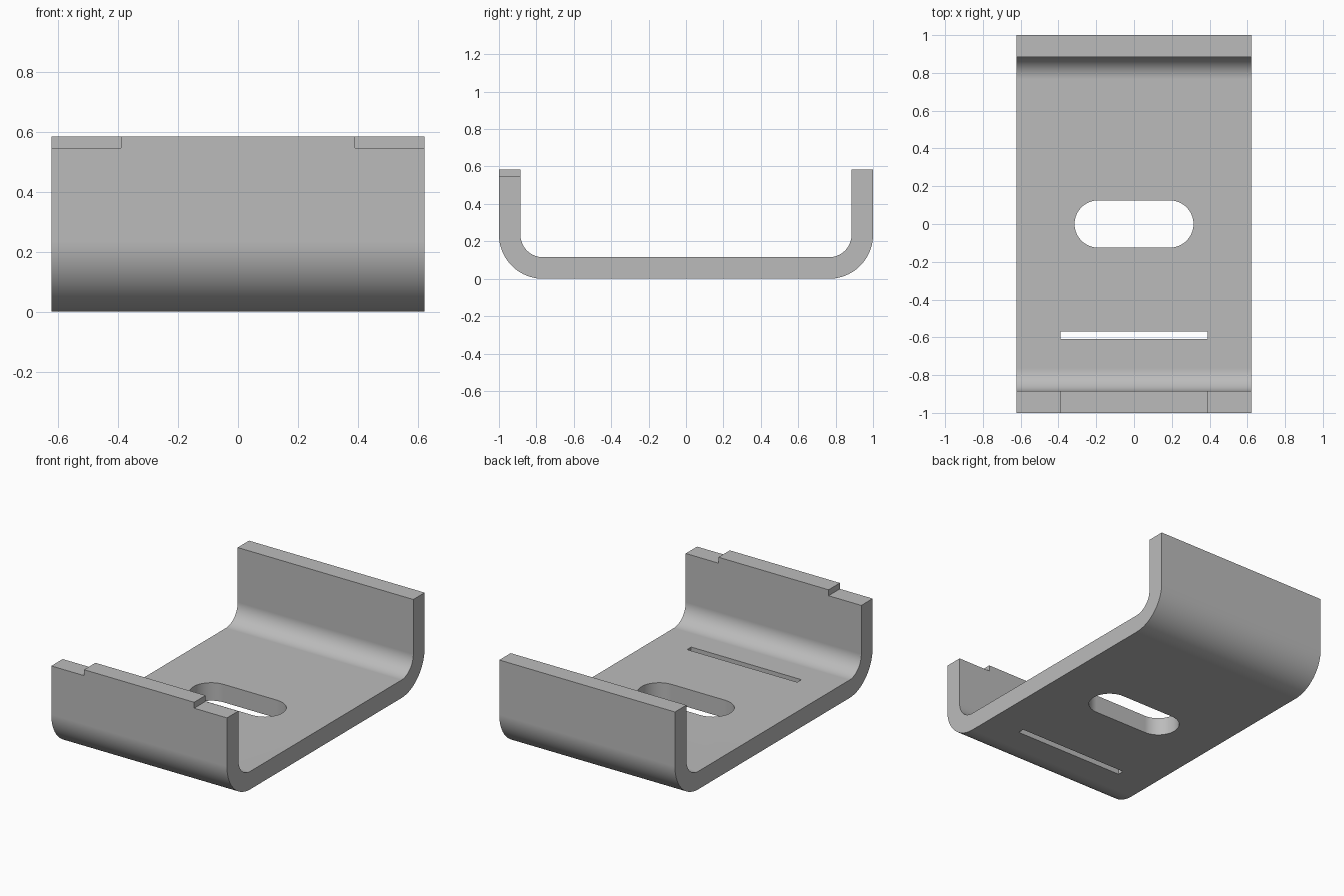
import bpy, bmesh
from math import sin, cos, pi, radians

cube = bpy.data.objects.get("Cube")
if cube:
    bpy.data.objects.remove(cube, do_unlink=True)

HALF_W, HEIGHT, THICK = 0.622, 0.585, 0.115
R_OUT, R_IN = 0.235, 0.12
NOTCH_X, NOTCH_Z = 0.39, 0.547

steel = bpy.data.materials.new("plain grey steel")
steel.use_nodes = True
grey = (0.5, 0.5, 0.5, 1)
steel.diffuse_color = grey
steel.node_tree.nodes["Principled BSDF"].inputs["Base Color"].default_value = grey


def arc(cx, cy, r, start, end, n=20):
    """Points along an arc, angles in units of pi."""
    angles = [pi * (start + (end - start) * i / n) for i in range(n + 1)]
    return [(cx + r * cos(a), cy + r * sin(a)) for a in angles]


def extrude(name, points, offset):
    """Closed solid from a planar outline of 3D points."""
    bm = bmesh.new()
    face = bm.faces.new([bm.verts.new(p) for p in points])
    new = bmesh.ops.extrude_face_region(bm, geom=[face])["geom"]
    bmesh.ops.translate(bm, vec=offset, verts=[v for v in new if isinstance(v, bmesh.types.BMVert)])
    bmesh.ops.recalc_face_normals(bm, faces=bm.faces)
    mesh = bpy.data.meshes.new(name)
    bm.to_mesh(mesh)
    bm.free()
    mesh.materials.append(steel)
    obj = bpy.data.objects.new(name, mesh)
    bpy.context.collection.objects.link(obj)
    return obj


def rectangle(x0, x1, y0, y1, z):
    return [(x0, y0, z), (x1, y0, z), (x1, y1, z), (x0, y1, z)]


# U-shaped channel: right half of the section, then its mirror
outer = arc(1 - R_OUT, R_OUT, R_OUT, -0.5, 0) + [(1, HEIGHT)]
inner = [(1 - THICK, HEIGHT)] + arc(1 - THICK - R_IN, THICK + R_IN, R_IN, 0, -0.5)
half = outer + inner
section = half + [(-y, z) for y, z in reversed(half)]
bracket = extrude("channel_bracket", [(-HALF_W, y, z) for y, z in section], (2 * HALF_W, 0, 0))

# Cutters: round-ended slot, thin slit, and notches at the front flange corners
slot = arc(0.19, 0, 0.125, -0.5, 0.5) + arc(-0.19, 0, 0.125, 0.5, 1.5)
cutters = [
    extrude("slot_cutter", [(x, y, -0.1) for x, y in slot], (0, 0, 0.3)),
    extrude("slit_cutter", rectangle(-NOTCH_X, NOTCH_X, -0.61, -0.568, -0.1), (0, 0, 0.3)),
]
for name, side in (("left", 1), ("right", -1)):
    outline = rectangle(side * NOTCH_X, side * 0.8, -1.1, -0.8, NOTCH_Z)
    cutters.append(extrude(name + "_notch_cutter", outline, (0, 0, 0.2)))

bpy.ops.object.select_all(action="DESELECT")
bpy.context.view_layer.objects.active = bracket
bracket.select_set(True)
for cutter in cutters:
    cutter.hide_render = True
    mod = bracket.modifiers.new(cutter.name, "BOOLEAN")
    mod.operation = "DIFFERENCE"
    mod.solver = "EXACT"
    mod.object = cutter
    bpy.ops.object.modifier_apply(modifier=mod.name)
    bpy.data.objects.remove(cutter, do_unlink=True)

# Smooth bends with crisp edges and level flats
bpy.ops.object.shade_smooth_by_angle(angle=radians(30))
normals = bracket.modifiers.new("flat_faces", "WEIGHTED_NORMAL")
normals.keep_sharp = True
